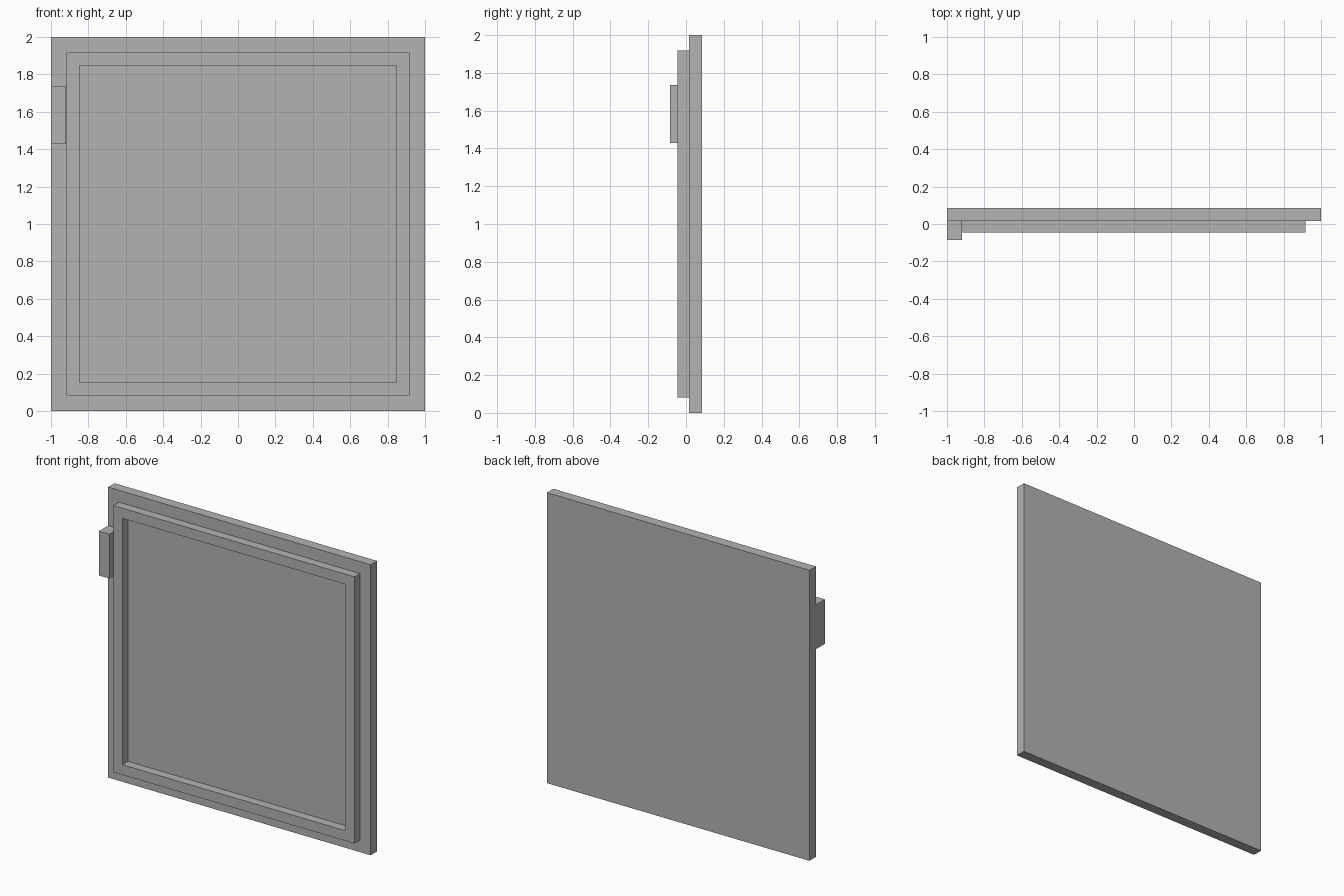
import bpy, bmesh

cube = bpy.data.objects.get("Cube")
if cube:
    bpy.data.objects.remove(cube, do_unlink=True)

grey = bpy.data.materials.new("plain_grey")
grey.use_nodes = True
grey.diffuse_color = (0.45, 0.45, 0.45, 1)
grey.node_tree.nodes["Principled BSDF"].inputs["Base Color"].default_value = grey.diffuse_color


def finish(name, bm):
    bmesh.ops.recalc_face_normals(bm, faces=bm.faces)
    mesh = bpy.data.meshes.new(name)
    bm.to_mesh(mesh)
    bm.free()
    mesh.materials.append(grey)
    obj = bpy.data.objects.new(name, mesh)
    bpy.context.collection.objects.link(obj)
    return obj


def box(name, low, high):
    bm = bmesh.new()
    bmesh.ops.create_cube(bm, size=1)
    for v in bm.verts:
        v.co = [(a + b) / 2 + c * (b - a) for a, b, c in zip(low, high, v.co)]
    return finish(name, bm)


def square_frame(name, outer, inner, front, back, height):
    """Square ring with mitred corners, standing upright."""
    bm = bmesh.new()
    profile = [(outer, front), (inner, front), (inner, back), (outer, back)]
    corners = [(-1, -1), (1, -1), (1, 1), (-1, 1)]
    rings = [[bm.verts.new((sx * r, y, height + sz * r)) for r, y in profile]
             for sx, sz in corners]
    for i in range(4):
        a, b = rings[i], rings[(i + 1) % 4]
        for j in range(4):
            k = (j + 1) % 4
            bm.faces.new((a[j], a[k], b[k], b[j]))
    return finish(name, bm)


# Door slab
FACE = 0.015
box("door_panel", (-1, FACE, 0), (1, 0.085, 2))

# Raised square rim on the front
square_frame("raised_rim", 0.918, 0.848, -0.045, FACE, 1.0)

# Handle block on the edge of the door
box("handle", (-1, -0.085, 1.43), (-0.92, FACE, 1.735))
